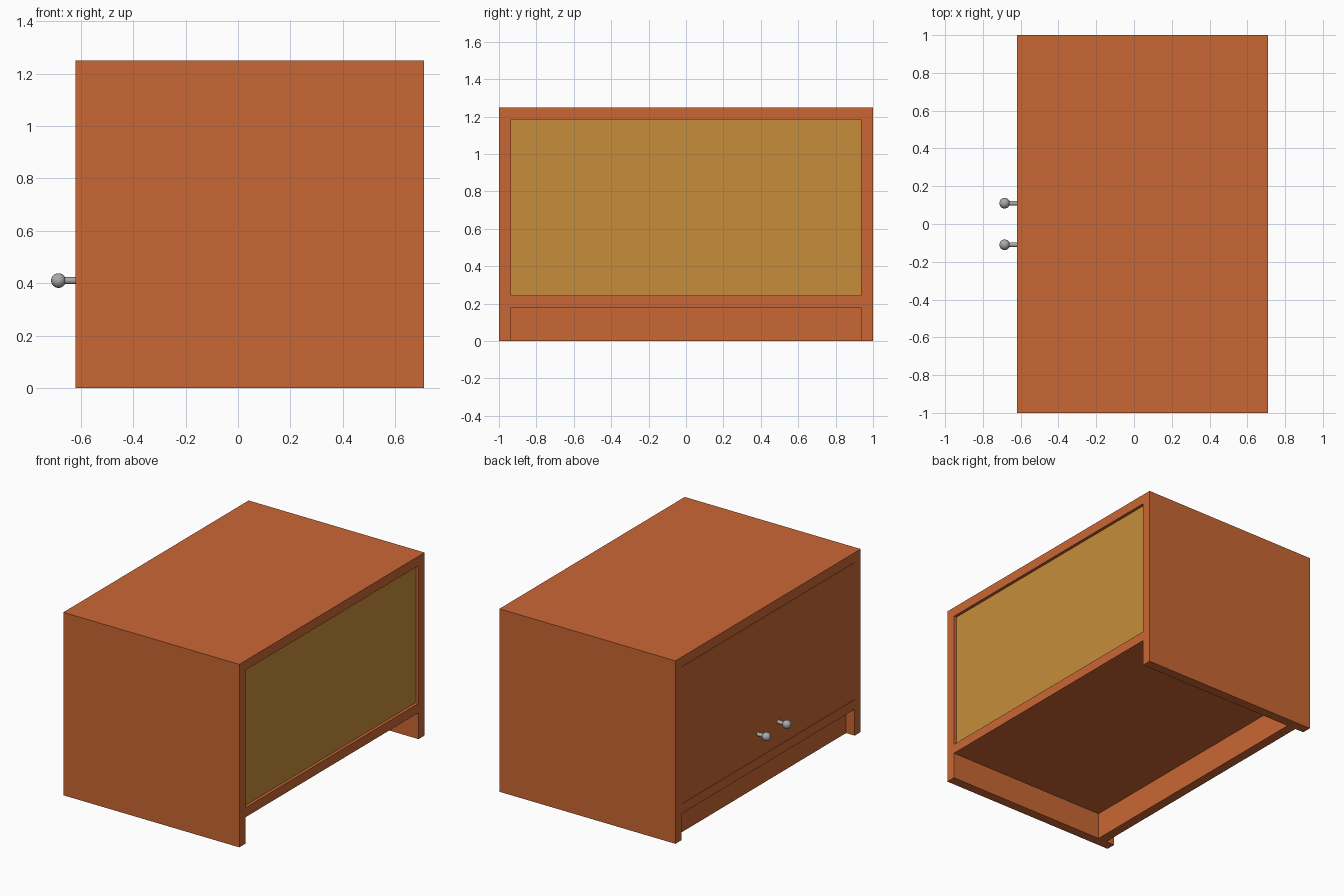
import bpy
import math

default = bpy.data.objects.get("Cube")
if default:
    bpy.data.objects.remove(default, do_unlink=True)


def material(name, rgb):
    m = bpy.data.materials.new(name)
    m.use_nodes = True
    m.diffuse_color = (*rgb, 1)
    m.node_tree.nodes["Principled BSDF"].inputs["Base Color"].default_value = (*rgb, 1)
    return m


wood = material("orange wood", (0.59, 0.135, 0.034))
board = material("tan board", (0.57, 0.266, 0.043))
metal = material("grey metal", (0.40, 0.40, 0.40))


def box(name, mat, x, y, z):
    """Box spanning the (low, high) range on each axis."""
    spans = (x, y, z)
    bpy.ops.mesh.primitive_cube_add(size=1, location=[(a + b) / 2 for a, b in spans])
    ob = bpy.context.object
    ob.name = name
    ob.scale = [b - a for a, b in spans]
    bpy.ops.object.transform_apply(location=False, rotation=False, scale=True)
    ob.data.materials.append(mat)
    return ob


# Overall cabinet dimensions
DOOR_X, BACK_X = -0.62, 0.71
HALF, TOP, T = 1.0, 1.25, 0.065
INNER = HALF - T
FLOOR = 0.18
GAP = 0.003
depth = (DOOR_X, BACK_X)
width = (-INNER, INNER)

# Carcass: two sides, top and raised floor between them
box("side_panel_left", wood, depth, (INNER, HALF), (0, TOP))
box("side_panel_right", wood, depth, (-HALF, -INNER), (0, TOP))
box("top_panel", wood, depth, width, (TOP - T, TOP))
box("floor_panel", wood, depth, width, (FLOOR, FLOOR + T))

# Recessed plinth and backing board
box("plinth", wood, (DOOR_X + T, DOOR_X + 2 * T), width, (0, FLOOR))
box("backing_board", board, (BACK_X - 0.04, BACK_X - 0.02), width, (FLOOR + T, TOP - T))

# Flush doors with round knobs
for side, s in (("left", 1), ("right", -1)):
    box(f"door_{side}", wood, (DOOR_X, DOOR_X + T), sorted((0, s * INNER)),
        (FLOOR + T + GAP, TOP - T - GAP))

    y, z = s * 0.11, 0.41
    bpy.ops.mesh.primitive_cylinder_add(
        vertices=24, radius=0.013, depth=0.08,
        location=(DOOR_X - 0.03, y, z), rotation=(0, math.pi / 2, 0))
    stem = bpy.context.object
    stem.name = f"knob_stem_{side}"

    bpy.ops.mesh.primitive_uv_sphere_add(
        segments=24, ring_count=16, radius=0.028, location=(DOOR_X - 0.065, y, z))
    ball = bpy.context.object
    ball.name = f"knob_ball_{side}"

    for ob in (stem, ball):
        ob.data.materials.append(metal)
        bpy.ops.object.select_all(action="DESELECT")
        ob.select_set(True)
        bpy.context.view_layer.objects.active = ob
        bpy.ops.object.shade_smooth_by_angle()
